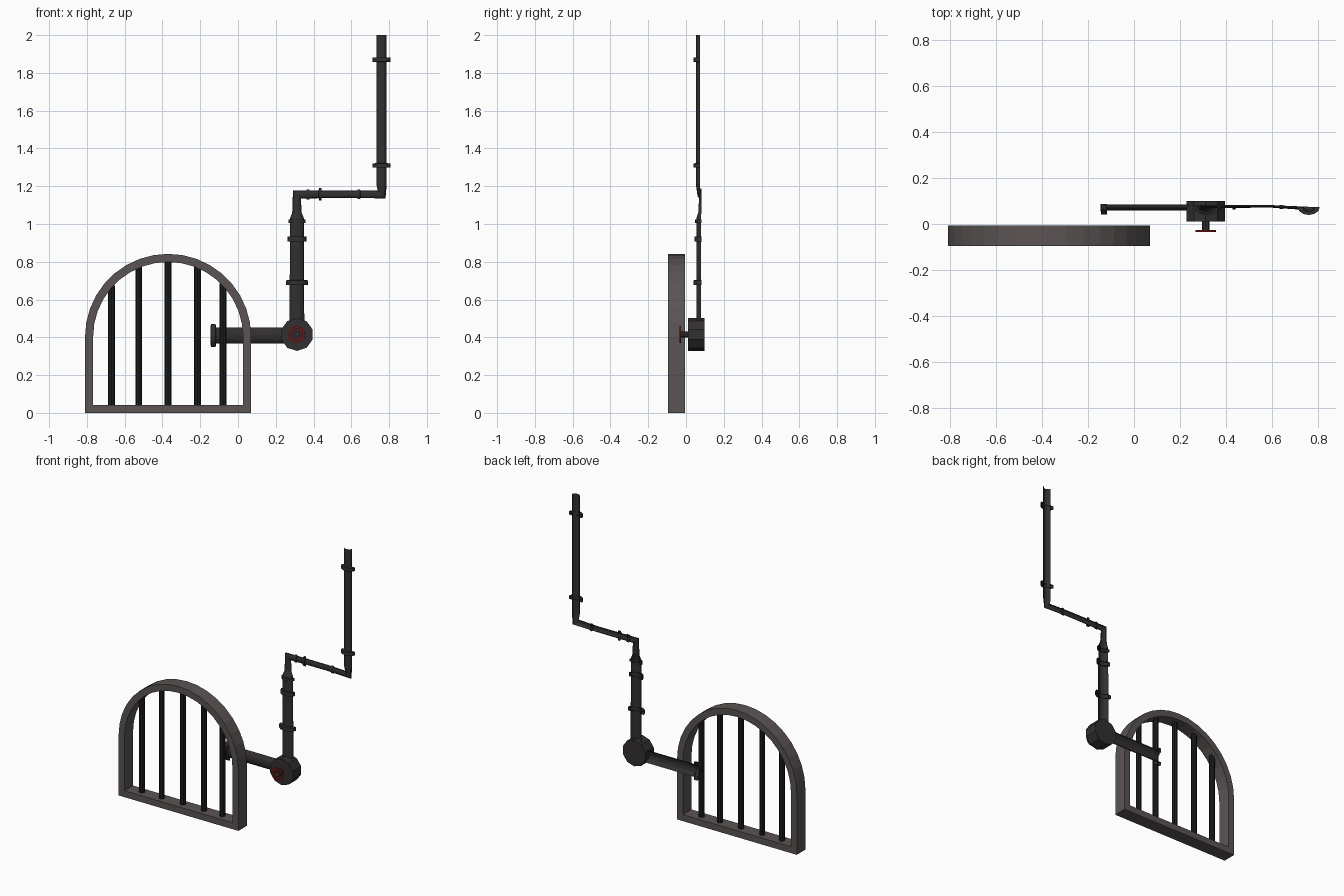
import bpy, bmesh
from math import sin, cos, pi
from mathutils import Vector, Matrix

if "Cube" in bpy.data.objects:
    bpy.data.objects.remove(bpy.data.objects["Cube"])


def material(name, rgb):
    m = bpy.data.materials.new(name)
    m.diffuse_color = (*rgb, 1)
    m.use_nodes = True
    m.node_tree.nodes["Principled BSDF"].inputs["Base Color"].default_value = m.diffuse_color
    return m


STONE = material("frame_grey", (0.105, 0.088, 0.088))
IRON = material("pipe_iron", (0.032, 0.029, 0.029))
BAR = material("bar_black", (0.012, 0.013, 0.013))
RED = material("valve_red", (0.2, 0.01, 0.01))


def finish(name, bm, mat):
    bmesh.ops.recalc_face_normals(bm, faces=bm.faces)
    me = bpy.data.meshes.new(name)
    bm.to_mesh(me)
    bm.free()
    me.materials.append(mat)
    ob = bpy.data.objects.new(name, me)
    bpy.context.collection.objects.link(ob)
    return ob


def half_pipe(name, path, n=6):
    """Open-backed shell swept in the xz plane; stations are (x, z, half width, back y, depth)."""
    bm = bmesh.new()
    pts = [Vector(p[:2]) for p in path]
    normals = [Vector((-d.y, d.x)) for d in ((b - a).normalized() for a, b in zip(pts, pts[1:]))]
    rows = []
    for i, (x, z, hw, y, depth) in enumerate(path):
        a, b = normals[max(i - 1, 0)], normals[min(i, len(normals) - 1)]
        m = (a + b) / (1 + a.dot(b))          # mitred at elbows
        row = []
        for k in range(n + 1):
            t = pi * k / n
            p = pts[i] + m * hw * cos(t)
            row.append(bm.verts.new((p.x, y - depth * sin(t), p.y)))
        rows.append(row)
    for r, s in zip(rows, rows[1:]):
        for k in range(n):
            bm.faces.new((r[k], r[k + 1], s[k + 1], s[k]))
    return finish(name, bm, IRON)


def collar(name, x, z, vertical, length, hw, y, depth):
    """Raised half ring around a pipe, with end walls running in to the pipe."""
    h = length / 2
    st = [(-h - .001, .55), (-h, 1), (h, 1), (h + .001, .55)]
    return half_pipe(name, [(x + (0 if vertical else o), z + (o if vertical else 0),
                             hw * s, y, depth * s) for o, s in st])


def cylinder(name, loc, r, depth, sides, mat, axis='Z', turn=0):
    bm = bmesh.new()
    bmesh.ops.create_cone(bm, cap_ends=True, segments=sides, radius1=r, radius2=r, depth=depth)
    rot = Matrix.Rotation(turn, 4, 'Z')
    if axis == 'Y':
        rot = Matrix.Rotation(pi / 2, 4, 'X') @ rot
    bm.transform(Matrix.Translation(loc) @ rot)
    return finish(name, bm, mat)


# Arched frame
CX, SPRING, R, T = -0.37, 0.402, 0.44, 0.043
Y0, Y1 = -0.096, -0.006


def arch(r, bottom):
    pts = [(CX + r, bottom)]
    pts += [(CX + r * cos(pi * i / 18), SPRING + r * sin(pi * i / 18)) for i in range(19)]
    return pts + [(CX - r, bottom)]


bm = bmesh.new()
loops = [[bm.verts.new((x, y, z)) for x, z in arch(r, b)]
         for r, b, y in ((R, 0, Y0), (R, 0, Y1), (R - T, T, Y1), (R - T, T, Y0))]
for a, b in zip(loops, loops[1:] + loops[:1]):
    for i in range(len(a)):
        j = (i + 1) % len(a)
        bm.faces.new((a[i], a[j], b[j], b[i]))
finish("arched_frame", bm, STONE)

# Bars
for i, x in enumerate((-0.67, -0.525, -0.37, -0.215, -0.08)):
    top = SPRING + ((R - T) ** 2 - (x - CX) ** 2) ** 0.5 + 0.012
    cylinder(f"bar_{i + 1}", (x, -0.05, (top + 0.03) / 2), 0.018, top - 0.03, 8, BAR)

# Pipe runs
half_pipe("drain_pipe", [(-0.14, 0.41, .042, .085, .026), (0.28, 0.41, .042, .085, .026)])
half_pipe("riser_pipe", [
    (0.312, 0.45, .039, .08, .025), (0.312, 1.03, .037, .08, .025),
    (0.312, 1.06, .025, .081, .016), (0.312, 1.157, .021, .082, .012),
    (0.60, 1.157, .02, .082, .011), (0.76, 1.157, .021, .074, .014),
    (0.76, 1.21, .027, .073, .021), (0.76, 2.0, .027, .073, .021)])

# Collars along the pipes
for i, c in enumerate([
        (-0.131, 0.41, False, .026, .061, .086, .045),
        (0.312, 0.69, True, .024, .059, .081, .042),
        (0.312, 0.92, True, .026, .050, .081, .036),
        (0.312, 1.015, True, .018, .045, .081, .034),
        (0.37, 1.157, False, .016, .026, .083, .016),
        (0.435, 1.157, False, .014, .033, .083, .02),
        (0.64, 1.157, False, .014, .025, .082, .016),
        (0.76, 1.31, True, .022, .048, .074, .035),
        (0.76, 1.87, True, .022, .048, .074, .035)]):
    collar(f"pipe_collar_{i + 1}", *c)

# Valve body, stem and hand wheel
V = (0.312, 0.415)
cylinder("valve_body", (V[0], 0.055, V[1]), 0.087, 0.088, 10, IRON, 'Y')
cylinder("valve_stem", (V[0], -0.01, V[1]), 0.016, 0.05, 8, IRON, 'Y')

bm = bmesh.new()
rings = []
for i in range(12):
    a = 2 * pi * i / 12
    rings.append([bm.verts.new((V[0] + r * cos(a), y, V[1] + r * sin(a)))
                  for r, y in ((.044, -.034), (.044, -.027), (.031, -.027), (.031, -.034))])
for a, b in zip(rings, rings[1:] + rings[:1]):
    for k in range(4):
        bm.faces.new((a[k], a[(k + 1) % 4], b[(k + 1) % 4], b[k]))
for i in range(2):
    bmesh.ops.create_cube(bm, size=1, matrix=Matrix.Translation((V[0], -.0305, V[1]))
                          @ Matrix.Rotation(pi / 4 + i * pi / 2, 4, 'Y')
                          @ Matrix.Diagonal((.07, .006, .009, 1)))
finish("valve_wheel", bm, RED)
